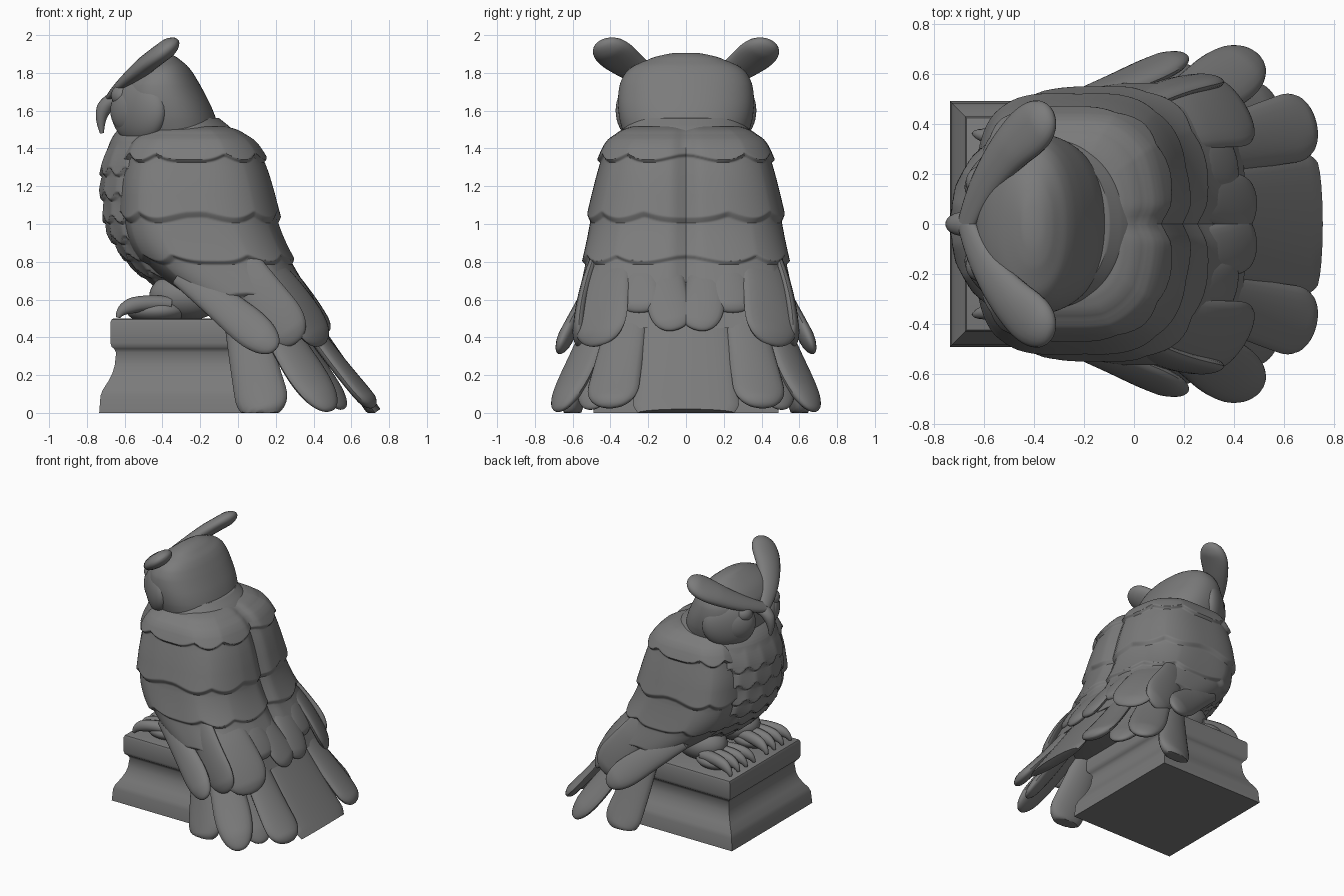
import bpy, bmesh, math
from mathutils import Vector

if "Cube" in bpy.data.objects:
    bpy.data.objects.remove(bpy.data.objects["Cube"])

stone = bpy.data.materials.new("dark_grey")
stone.diffuse_color = (.2, .2, .2, 1)
stone.use_nodes = True
stone.node_tree.nodes["Principled BSDF"].inputs["Base Color"].default_value = stone.diffuse_color


def make(name, rings):
    """Skin a list of equal-length closed rings and cap both ends."""
    bm = bmesh.new()
    vs = [[bm.verts.new(p) for p in r] for r in rings]
    n = len(rings[0])
    for a, b in zip(vs, vs[1:]):
        for i in range(n):
            j = (i + 1) % n
            bm.faces.new((a[i], a[j], b[j], b[i]))
    bm.faces.new(vs[0])
    bm.faces.new(vs[-1])
    bmesh.ops.recalc_face_normals(bm, faces=bm.faces)
    me = bpy.data.meshes.new(name)
    bm.to_mesh(me)
    bm.free()
    ob = bpy.data.objects.new(name, me)
    bpy.context.collection.objects.link(ob)
    return ob


def lerp(table, z):
    z = min(max(z, table[0][0]), table[-1][0])
    for a, b in zip(table, table[1:]):
        if z <= b[0]:
            f = (z - a[0]) / (b[0] - a[0])
            return [p + (q - p) * f for p, q in zip(a[1:], b[1:])]


def smooth(table, z, r=0.04):
    r = min(r, z - table[0][0], table[-1][0] - z)
    s = [lerp(table, z + r * k) for k in (-1, -.5, 0, .5, 1)]
    return [sum(c) / 5 for c in zip(*s)]


def shell(name, table, pf, pb, nz, nt, tiers=(), k=5, depth=0.03, scallop=0.04, groove=0):
    """Stack of superellipses (z, front x, back x, half width) with feather tiers."""
    rings = []
    z0, z1 = table[0][0], table[-1][0]
    for i in range(nz + 1):
        z = z0 + (z1 - z0) * i / nz
        xf, xb, w = smooth(table, z)
        ring = []
        for j in range(nt):
            t = 2 * math.pi * j / nt
            c, s = math.cos(t), math.sin(t)
            p = pf if c < 0 else pb
            ux = math.copysign(abs(c) ** (2 / p), c)
            uy = math.copysign(abs(s) ** (2 / p), s)
            off = 0
            for m, (lo, hi) in enumerate(zip(tiers, tiers[1:])):
                ang = abs(math.atan2(s, c))
                q = z + scallop * (abs(math.sin(k * ang + (m % 2) * math.pi / 2)) - .5)
                if lo <= q < hi:
                    f = (hi - q) / (hi - lo)
                    off = depth * f ** 1.3 * min(1, (1 - f) / .1)
            y = uy * (w + off)
            if c > 0:
                off -= groove * math.exp(-(y / 0.045) ** 2)
            ring.append(((xf + xb) / 2 + ux * ((xb - xf) / 2 + off), y, z))
        rings.append(ring)
    return make(name, rings)


def paddle(t):
    return (.6 + .4 * t) * math.sqrt(max(0, 1 - max(0, (t - .6) / .4) ** 2.4)) + .03


def blunt(t):
    return (.7 + .3 * t) * (1 if t < .95 else 1 - (t - .95) * 2)


def square_tip(t):
    return (.6 + .4 * t) * math.sqrt(max(0, 1 - max(0, (t - .8) / .2) ** 2.5)) + .03


def tuft(t):
    return (.3 + .7 * t) * math.sqrt(max(0, 1 - max(0, (t - .7) / .3) ** 2.3)) + .03


def claw(t):
    return 1 - .8 * t ** 2


def plume(name, a, b, c, wide, w, h, prof=paddle, y=1, n=28, seg=20):
    """Flattened tube along a curve a-b-c; 'wide' is its broad direction."""
    a, b, c, wide = (Vector((v[0], v[1] * y, v[2])) for v in (a, b, c, wide))
    rings = []
    for i in range(n + 1):
        t = 1 - (1 - i / n) ** 1.5
        p = a * (1 - t) ** 2 + b * 2 * t * (1 - t) + c * t * t
        d = ((b - a) * (1 - t) + (c - b) * t).normalized()
        side = (wide - d * wide.dot(d)).normalized()
        up = d.cross(side)
        f = prof(t)
        ring = []
        for j in range(seg):
            q = 2 * math.pi * j / seg
            v = p + side * math.cos(q) * w * f + up * math.sin(q) * h * min(1, f * 1.3)
            v.z = max(v.z, 0)
            ring.append(v)
        rings.append(ring)
    return make(name, rings)


def ball(name, loc, size, yaw=0):
    bpy.ops.mesh.primitive_uv_sphere_add(segments=40, ring_count=24, location=loc,
                                         rotation=(0, 0, yaw))
    bpy.context.object.name = name
    bpy.context.object.scale = size


# Moulded pedestal
prof = [(0, .49), (.09, .483), (.12, .472), (.17, .44), (.21, .42), (.25, .408), (.32, .4),
        (.34, .412), (.35, .424), (.37, .43), (.48, .43), (.495, .424), (.5, .412)]
make("pedestal", [[(-.245 + sx * r - (.11 if sx > 0 else 0), sy * r, z) for sx, sy in
                   ((-1, -1), (1, -1), (1, 1), (-1, 1))] for z, r in prof])

# Breast with small scalloped feathers
shell("breast", [(.52, -.2, .2, .25), (.62, -.36, .2, .31), (.7, -.48, .15, .35),
                 (.8, -.585, .1, .37), (.9, -.66, .1, .385), (1.0, -.7, .1, .39),
                 (1.2, -.722, .1, .39), (1.35, -.71, .05, .38), (1.48, -.66, 0, .35),
                 (1.56, -.57, -.1, .3)], 2.2, 2.1, 200, 160,
      (.55, .64, .73, .82, .91, 1.02, 1.14, 1.27, 1.42), 9, .02, .045)

# Folded wings and back, in stepped feather tiers
shell("wings_and_back", [(.45, .06, .43, .49), (.52, -.08, .41, .525), (.6, -.23, .385, .545),
                         (.7, -.38, .335, .54), (.8, -.5, .285, .53), (.9, -.575, .245, .52),
                         (1.0, -.61, .215, .51), (1.2, -.62, .18, .48), (1.3, -.61, .155, .46),
                         (1.4, -.59, .115, .435), (1.45, -.565, .085, .415),
                         (1.49, -.53, .03, .37), (1.515, -.48, -.05, .29)], 3.8, 2.8, 190, 200,
      (.42, .6, .8, 1.02, 1.34, 1.52), 5, .024, .035, .035)

# Head
shell("head", [(1.45, -.58, -.105, .32), (1.49, -.61, -.1, .335), (1.52, -.62, -.105, .345),
               (1.6, -.63, -.13, .36), (1.7, -.64, -.18, .36), (1.78, -.6, -.225, .34),
               (1.84, -.54, -.265, .29), (1.88, -.48, -.31, .2), (1.905, -.44, -.37, .07)],
      2.2, 2.2, 50, 80)

# Beak
plume("beak", (-.6, 0, 1.67), (-.75, 0, 1.66), (-.72, 0, 1.48), (0, 1, 0), .055, .04, claw)

# Central tail panel
plume("tail_centre", (.2, 0, .76), (.44, 0, .4), (.725, 0, .0), (0, 1, 0), .285, .035, blunt)

for y, tag in ((1, "left"), (-1, "right")):
    # Face disc, eye, brow running into the ear tuft
    ball("face_disc_" + tag, (-.525, y * .225, 1.6), (.085, .19, .175), -y * .78)
    ball("face_disc_inner_" + tag, (-.585, y * .205, 1.6), (.06, .12, .115), -y * .72)
    ball("eye_" + tag, (-.61, y * .17, 1.68), (.06, .065, .06), -y * .6)
    plume("brow_and_ear_tuft_" + tag, (-.67, .0, 1.68), (-.57, .28, 1.79), (-.325, .445, 1.965),
          (.6, -.5, .5), .125, .05, tuft, y)

    # Broad overlapping wing-tip feathers
    plume("wing_tip_outer_" + tag, (-.3, .46, .74), (-.05, .55, .55), (.2, .675, .335),
          (.7, -.15, .7), .115, .04, paddle, y)
    plume("wing_tip_middle_" + tag, (-.02, .46, .85), (.15, .56, .6), (.31, .57, .37),
          (.8, 0, .5), .14, .035, paddle, y)
    plume("wing_tip_rear_" + tag, (.1, .38, .85), (.32, .45, .62), (.44, .46, .355),
          (.5, -.8, .1), .18, .035, paddle, y)
    plume("wing_tip_inner_" + tag, (.2, .24, .82), (.34, .24, .67), (.4, .25, .53),
          (.2, -1, 0), .13, .03, paddle, y)
    plume("back_point_" + tag, (.2, .1, .82), (.38, .12, .63), (.48, .05, .44),
          (0, 1, 0), .13, .03, paddle, y)

    # Fanned tail feathers reaching the ground
    plume("tail_rear_" + tag, (.2, .26, .72), (.43, .34, .36), (.72, .405, .03),
          (.0, -1, .3), .145, .04, square_tip, y)
    plume("tail_middle_" + tag, (.16, .35, .66), (.32, .42, .34), (.56, .5, .02),
          (.5, -.8, 0), .14, .04, paddle, y)
    plume("tail_side_" + tag, (.08, .4, .68), (.26, .5, .35), (.49, .675, .01),
          (.75, -.5, 0), .145, .045, paddle, y)
    plume("tail_front_" + tag, (-.0, .42, .65), (.06, .48, .35), (.15, .62, -.03),
          (1, .1, 0), .145, .05, square_tip, y)

    # Thigh, foot and four clawed toes
    ball("thigh_" + tag, (-.27, y * .2, .62), (.2, .15, .13))
    ball("foot_" + tag, (-.43, y * .22, .54), (.16, .15, .07))
    for i in range(4):
        k = i - 1.5
        plume(f"toe_{tag}_{i}", (-.36, .22 + k * .055, .575), (-.61, .22 + k * .09, .6),
              (-.635, .22 + k * .095, .505), (0, 1, 0), .045, .042, claw, y, 14, 12)

# Dark grey everywhere, smooth shading with crisp edges
for ob in bpy.data.objects:
    ob.data.materials.append(stone)
bpy.ops.object.select_all(action='SELECT')
bpy.context.view_layer.objects.active = bpy.data.objects["head"]
bpy.ops.object.shade_smooth_by_angle(angle=math.radians(40))
